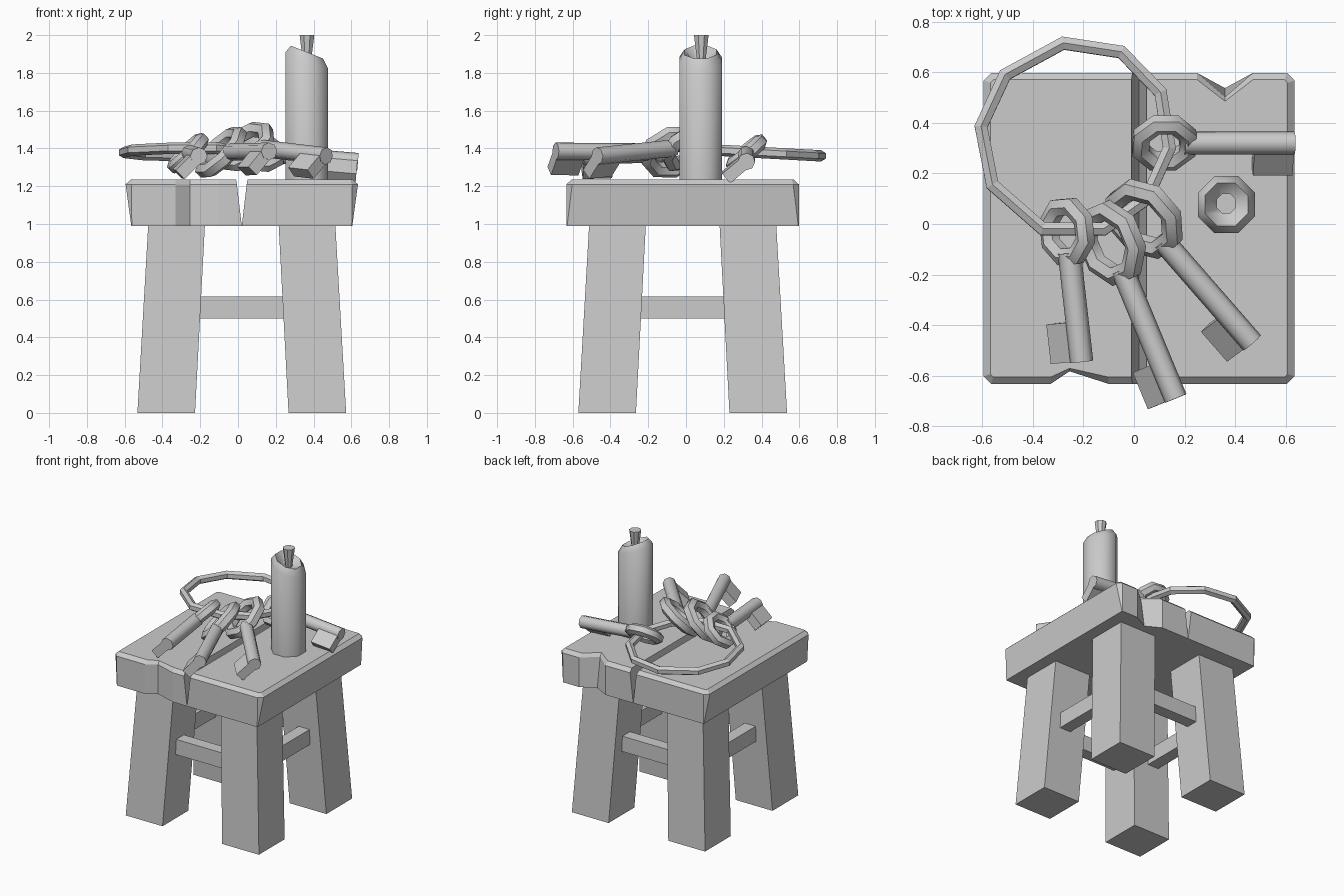
import bpy, bmesh
from math import sin, cos, pi, radians
from mathutils import Vector, Matrix

if "Cube" in bpy.data.objects:
    bpy.data.objects.remove(bpy.data.objects["Cube"])

CX, CY = 0.02, -0.0175      # centre of the stool


def make(name, bm, smooth=None):
    bmesh.ops.recalc_face_normals(bm, faces=bm.faces[:])
    me = bpy.data.meshes.new(name)
    bm.to_mesh(me)
    bm.free()
    ob = bpy.data.objects.new(name, me)
    bpy.context.collection.objects.link(ob)
    if smooth:
        bpy.ops.object.select_all(action='DESELECT')
        ob.select_set(True)
        bpy.context.view_layer.objects.active = ob
        bpy.ops.object.shade_smooth_by_angle(angle=radians(smooth))
    return ob


def loft(bm, loops, caps=True, closed=False):
    """Skin a list of equal-length point loops."""
    rings = [[bm.verts.new(p) for p in loop] for loop in loops]
    pairs = list(zip(rings, rings[1:]))
    if closed:
        pairs.append((rings[-1], rings[0]))
    for a, b in pairs:
        n = len(a)
        for i in range(n):
            j = (i + 1) % n
            bm.faces.new((a[i], a[j], b[j], b[i]))
    if caps and not closed:
        bm.faces.new(rings[0])
        bm.faces.new(rings[-1])


def box(bm, x0, x1, y0, y1, z0, z1):
    loft(bm, [[(x0, y0, z), (x1, y0, z), (x1, y1, z), (x0, y1, z)] for z in (z0, z1)])


def tube_loop(bm, points, radius, sides=6):
    """Closed ring of tube through planar-ish points."""
    centre = sum(points, Vector()) / len(points)
    normal = (points[0] - centre).cross(points[len(points) // 4] - centre).normalized()
    loops = []
    for p in points:
        out = (p - centre).normalized()
        loops.append([p + radius * (cos(a) * out + sin(a) * normal)
                      for a in (2 * pi * (k + 0.5) / sides for k in range(sides))])
    loft(bm, loops, closed=True)


# Seat planks: the same notched shape, one turned by half a turn
def plank(name, s, notch, depths):
    n0, n1, n2 = notch
    loops = []
    for (z, ui, uo, v, c), d in zip(((0.99, 0, 0.585, 0.615, 0.003),
                                     (1.21, 0.026, 0.615, 0.615, 0.03),
                                     (1.235, 0.03, 0.588, 0.588, 0.012)), depths):
        pts = [(ui, -v), (uo - c, -v), (uo, c - v), (uo, v - c), (uo - c, v),
               (n2, v), (n1, v - d), (n0, v), (ui, v)]
        loops.append([(CX + s * x, CY + s * y, z) for x, y in pts])
    bm = bmesh.new()
    loft(bm, loops)
    make(name, bm)


plank("seat_plank_right", 1, (0.23, 0.34, 0.45), (0.06, 0.095, 0.085))
plank("seat_plank_left", -1, (0.12, 0.275, 0.35), (0.05, 0.05, 0.035))

# Splayed legs
for sx, side in ((-1, "left"), (1, "right")):
    for sy, end in ((-1, "front"), (1, "back")):
        bm = bmesh.new()
        loft(bm, [[(CX + sx * x, CY + sy * y, z) for x, y in ((i, i), (o, i), (o, o), (i, o))]
                  for z, i, o in ((0, 0.2475, 0.5525), (1.0, 0.195, 0.495))])
        make(f"{end}_{side}_leg", bm)

# Stretchers between the legs
for s, a, b in ((-1, "front", "left"), (1, "back", "right")):
    bm = bmesh.new()
    box(bm, CX - 0.24, CX + 0.24, CY + s * 0.39 - 0.045, CY + s * 0.39 + 0.045, 0.5, 0.615)
    make(f"{a}_stretcher", bm)
    bm = bmesh.new()
    box(bm, CX + s * 0.39 - 0.045, CX + s * 0.39 + 0.045, CY - 0.24, CY + 0.24, 0.5, 0.615)
    make(f"{b}_stretcher", bm)


# Candle with slanted hollow top, and its wick
def octagon(x, y, r, z, slope=0.0):
    return [(x + r * cos(a), y + r * sin(a), z + slope * r * cos(a))
            for a in (pi / 4 * (k + 0.5) for k in range(8))]


kx, ky = 0.365, 0.077
bm = bmesh.new()
loft(bm, [octagon(kx, ky, 0.122, 1.23), octagon(kx, ky, 0.122, 1.865, -0.4),
          octagon(kx, ky, 0.092, 1.91, -0.4), octagon(kx, ky, 0.04, 1.86)])
make("candle", bm, 50)
bm = bmesh.new()
loft(bm, [octagon(kx, ky + 0.004, 0.022, 1.85), octagon(kx, ky + 0.004, 0.042, 2.0)])
make("wick", bm)

# Large key ring
path = [(-0.605, 0.385), (-0.51, 0.59), (-0.28, 0.715), (-0.05, 0.68), (0.105, 0.52),
        (0.14, 0.3), (0.05, 0.1), (-0.12, -0.02), (-0.36, -0.02), (-0.56, 0.155)]
bm = bmesh.new()
tube_loop(bm, [Vector((x, y, 1.4 - 0.055 * y)) for x, y in path], 0.03)
make("key_ring", bm)


# Keys: bow, shaft and bit lie in one plane, rolled about the shaft
def key(name, head, tip, roll, bow_r, bow_t):
    head, tip = Vector(head), Vector(tip)
    X = (tip - head).normalized()
    right = X.cross(Vector((0, 0, 1))).normalized()
    up = right.cross(X)
    Y = right * cos(radians(roll)) - up * sin(radians(roll))
    M = Matrix((X, Y, X.cross(Y))).transposed().to_4x4()
    M.translation = head
    L = (tip - head).length
    bm = bmesh.new()
    tube_loop(bm, [Vector((bow_r * cos(a), bow_r * sin(a), 0))
                   for a in (pi / 4 * (k + 0.5) for k in range(8))], bow_t)
    loft(bm, [[(x, 0.046 * cos(a), 0.046 * sin(a)) for a in (pi / 4 * k for k in range(8))]
              for x in (bow_r - 0.02, L)])
    box(bm, L - 0.16, L - 0.003, 0.02, 0.14, -0.033, 0.033)
    bmesh.ops.transform(bm, matrix=M, verts=bm.verts[:])
    make(name, bm, 46)


key("key_right", (0.12, 0.32, 1.375), (0.635, 0.32, 1.33), 40, 0.1, 0.04)
key("key_left", (-0.265, -0.03, 1.375), (-0.207, -0.545, 1.36), 45, 0.105, 0.04)
key("key_middle", (-0.09, -0.075, 1.38), (0.165, -0.69, 1.385), 48, 0.135, 0.043)
key("key_front_right", (0.04, 0.02, 1.41), (0.467, -0.47, 1.36), 44, 0.135, 0.043)
